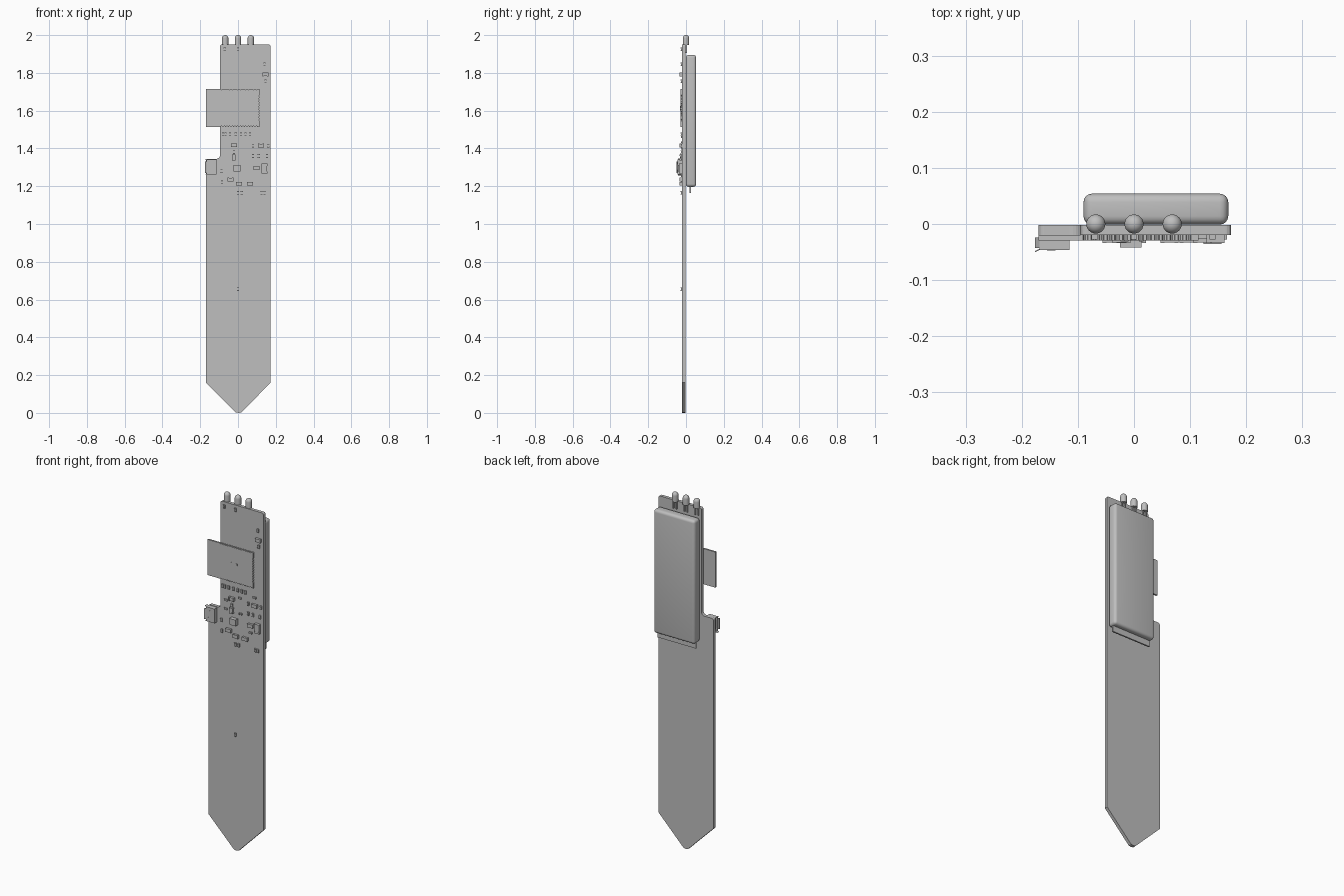
import bpy, bmesh, math
from mathutils import Matrix, Vector

old = bpy.data.objects.get("Cube")
if old:
    bpy.data.objects.remove(old, do_unlink=True)

grey = bpy.data.materials.new("plain grey")
grey.use_nodes = True
GREY = (0.52, 0.52, 0.52, 1)
grey.diffuse_color = GREY
grey.node_tree.nodes["Principled BSDF"].inputs["Base Color"].default_value = GREY

FRONT, BACK = -0.02, -0.002  # faces of the circuit board


def finish(name, bm, smooth=False):
    bmesh.ops.recalc_face_normals(bm, faces=bm.faces)
    mesh = bpy.data.meshes.new(name)
    bm.to_mesh(mesh)
    bm.free()
    mesh.materials.append(grey)
    ob = bpy.data.objects.new(name, mesh)
    bpy.context.collection.objects.link(ob)
    if smooth:
        bpy.ops.object.select_all(action='DESELECT')
        ob.select_set(True)
        bpy.context.view_layer.objects.active = ob
        bpy.ops.object.shade_smooth_by_angle(angle=math.radians(35))
    return ob


def add_box(bm, x, y, z):
    """Box from three (low, high) ranges."""
    lo, hi = Vector((x[0], y[0], z[0])), Vector((x[1], y[1], z[1]))
    mat = Matrix.Translation((lo + hi) / 2) @ Matrix.Diagonal((*(hi - lo), 1))
    return bmesh.ops.create_cube(bm, size=1, matrix=mat)["verts"]


def prism(name, outline, y0, y1):
    """Extrude an (x, z) outline through the thickness."""
    bm = bmesh.new()
    face = bm.faces.new([bm.verts.new((x, y0, z)) for x, z in outline])
    out = bmesh.ops.extrude_face_region(bm, geom=[face])["geom"]
    moved = [v for v in out if isinstance(v, bmesh.types.BMVert)]
    bmesh.ops.translate(bm, verts=moved, vec=(0, y1 - y0, 0))
    return finish(name, bm)


def arc(cx, cz, r, start, end, n=5):
    angles = [math.radians(start + (end - start) * i / n) for i in range(n + 1)]
    return [(cx + r * math.cos(a), cz + r * math.sin(a)) for a in angles]


# Pointed circuit board with a stepped upper left side
outline = [(-0.012, 0.003), (0.003, 0), (0.018, 0.003), (0.173, 0.16)]
outline += arc(0.163, 1.94, 0.01, 0, 90)
outline += arc(-0.085, 1.94, 0.01, 90, 180)
outline += arc(-0.115, 1.365, 0.02, 0, -90)
outline += arc(-0.16, 1.335, 0.01, 90, 180)
outline += [(-0.17, 0.16)]
prism("circuit_board", outline, FRONT, BACK)

# Radio module with half-round notches on three edges
LEFT, RIGHT, LOW, HIGH = -0.17, 0.115, 1.514, 1.715
PITCH, NOTCH = 0.0141, 0.0045
cols = [RIGHT - 0.018 - i * PITCH for i in range(14)]
rows = [(LOW + HIGH) / 2 + (i - 4.5) * PITCH for i in range(10)]
outline = [(LEFT, LOW)]
for x in reversed(cols):
    outline += arc(x, LOW, NOTCH, 180, 0, 4)
outline.append((RIGHT, LOW))
for z in rows:
    outline += arc(RIGHT, z, NOTCH, 270, 90, 4)
outline.append((RIGHT, HIGH))
for x in cols:
    outline += arc(x, HIGH, NOTCH, 0, -180, 4)
outline.append((LEFT, HIGH))
prism("radio_module", outline, -0.0295, FRONT)
bm = bmesh.new()
for x, z in ((-0.02, 1.62), (-0.014, 1.606), (0.013, 1.62)):
    add_box(bm, (x - 0.004, x + 0.004), (-0.031, -0.029), (z - 0.006, z + 0.006))
finish("module_details", bm)

# Battery pack with rounded edges and a sealed lower flap
bm = bmesh.new()
add_box(bm, (-0.09, 0.168), (-0.001, 0.054), (1.197, 1.895))
bmesh.ops.bevel(bm, geom=bm.edges[:], offset=0.015, segments=4,
                profile=0.5, affect='EDGES')
finish("battery", bm, True)
bm = bmesh.new()
add_box(bm, (-0.08, 0.158), (0.019, 0.027), (1.164, 1.21))
finish("battery_flap", bm)

# Domed lamps along the top, with leads behind the board
for i in range(3):
    cx = (i - 1) * 0.068
    bm = bmesh.new()
    R, base, dome = 0.017, 1.948, 1.983
    profile = [(0, base), (R, base)] + arc(0, dome, R, 0, 90, 7)
    ring = [bm.verts.new((cx + r, 0, z)) for r, z in profile]
    edges = [bm.edges.new(p) for p in zip(ring, ring[1:])]
    bmesh.ops.spin(bm, geom=ring + edges, cent=(cx, 0, 0), axis=(0, 0, 1),
                   angle=math.tau, steps=24)
    bmesh.ops.remove_doubles(bm, verts=bm.verts[:], dist=0.0001)
    finish(f"lamp_{i + 1}", bm, True)
    bm = bmesh.new()
    for side in (-1, 1):
        x = cx + side * 0.009
        add_box(bm, (x - 0.003, x + 0.003), (-0.002, 0.004), (1.905, 1.95))
    finish(f"lamp_leads_{i + 1}", bm)

# Charging socket: open shell with a tongue and flared lips on its mouth
bm = bmesh.new()
SX, SY, SZ, T = (-0.168, -0.115), (-0.046, -0.021), (1.261, 1.342), 0.004
add_box(bm, SX, (SY[0], SY[0] + T), SZ)
add_box(bm, SX, (SY[1] - T, SY[1]), SZ)
add_box(bm, SX, SY, (SZ[0], SZ[0] + T))
add_box(bm, SX, SY, (SZ[1] - T, SZ[1]))
add_box(bm, (-0.13, SX[1]), SY, SZ)
add_box(bm, (-0.163, -0.125), (-0.036, -0.03), (1.277, 1.326))
for axis, value, sign in ((1, SY[0], -1), (2, SZ[0], -1), (2, SZ[1], 1)):
    r = [(-0.176, SX[0]), [SY[0] + 0.003, SY[1] - 0.003], [SZ[0] + 0.01, SZ[1] - 0.01]]
    r[axis] = sorted((value, value - sign * 0.002))
    for v in add_box(bm, *r):
        if v.co.x < -0.17:
            v.co[axis] += sign * 0.004
# Raised clips on the shell face
for z in (1.282, 1.321):
    add_box(bm, (-0.155, -0.14), (SY[0] - 0.001, SY[0]), (z - 0.004, z + 0.004))
finish("charging_socket", bm)


def chip(bm, x, z, w, h, depth):
    """Small part with a metal cap on both ends of its longer side."""
    y = (FRONT - depth, FRONT)
    if w >= h:
        c = w * 0.22
        add_box(bm, (x - w / 2 + c, x + w / 2 - c), (y[0] + 0.001, y[1]),
                (z - h * 0.46, z + h * 0.46))
        for s in (-1, 1):
            m = x + s * (w - c) / 2
            add_box(bm, (m - c / 2, m + c / 2), y, (z - h / 2, z + h / 2))
    else:
        c = h * 0.22
        add_box(bm, (x - w * 0.46, x + w * 0.46), (y[0] + 0.001, y[1]),
                (z - h / 2 + c, z + h / 2 - c))
        for s in (-1, 1):
            m = z + s * (h - c) / 2
            add_box(bm, (x - w / 2, x + w / 2), y, (m - c / 2, m + c / 2))


# Small upright parts, grouped by row height
bm = bmesh.new()
upright = {
    1.925: (-0.07, 0.0), 1.845: (0.14,), 1.755: (0.145,),
    1.475: (-0.08, -0.066, -0.042, -0.012, 0.015, 0.04, 0.063),
    1.415: (0.08, 0.16), 1.38: (-0.022,), 1.36: (0.08, 0.11, 0.153),
    1.28: (-0.087,), 1.22: (-0.085,), 1.165: (0.0, 0.02, 0.125, 0.14),
    0.655: (0.0,),
}
for z, xs in upright.items():
    for x in xs:
        chip(bm, x, z, 0.011, 0.019, 0.008)
# Small parts lying sideways
for x, z in ((0.027, 1.433), (0.032, 1.345), (0.12, 1.46),
             (-0.06, 1.40), (-0.06, 1.35), (0.095, 1.255)):
    chip(bm, x, z, 0.019, 0.01, 0.007)
finish("small_components", bm)

# Larger parts
bm = bmesh.new()
for x, z in ((0.145, 1.792), (-0.022, 1.417), (0.122, 1.415),
             (-0.04, 1.235), (0.005, 1.213), (0.063, 1.213), (0.097, 1.297)):
    chip(bm, x, z, 0.032, 0.02, 0.014)
chip(bm, -0.022, 1.352, 0.02, 0.032, 0.014)
chip(bm, 0.14, 1.293, 0.032, 0.052, 0.016)
finish("large_components", bm)

# Square controller chip
bm = bmesh.new()
add_box(bm, (-0.025, 0.013), (-0.042, FRONT), (1.277, 1.312))
finish("controller_chip", bm)
